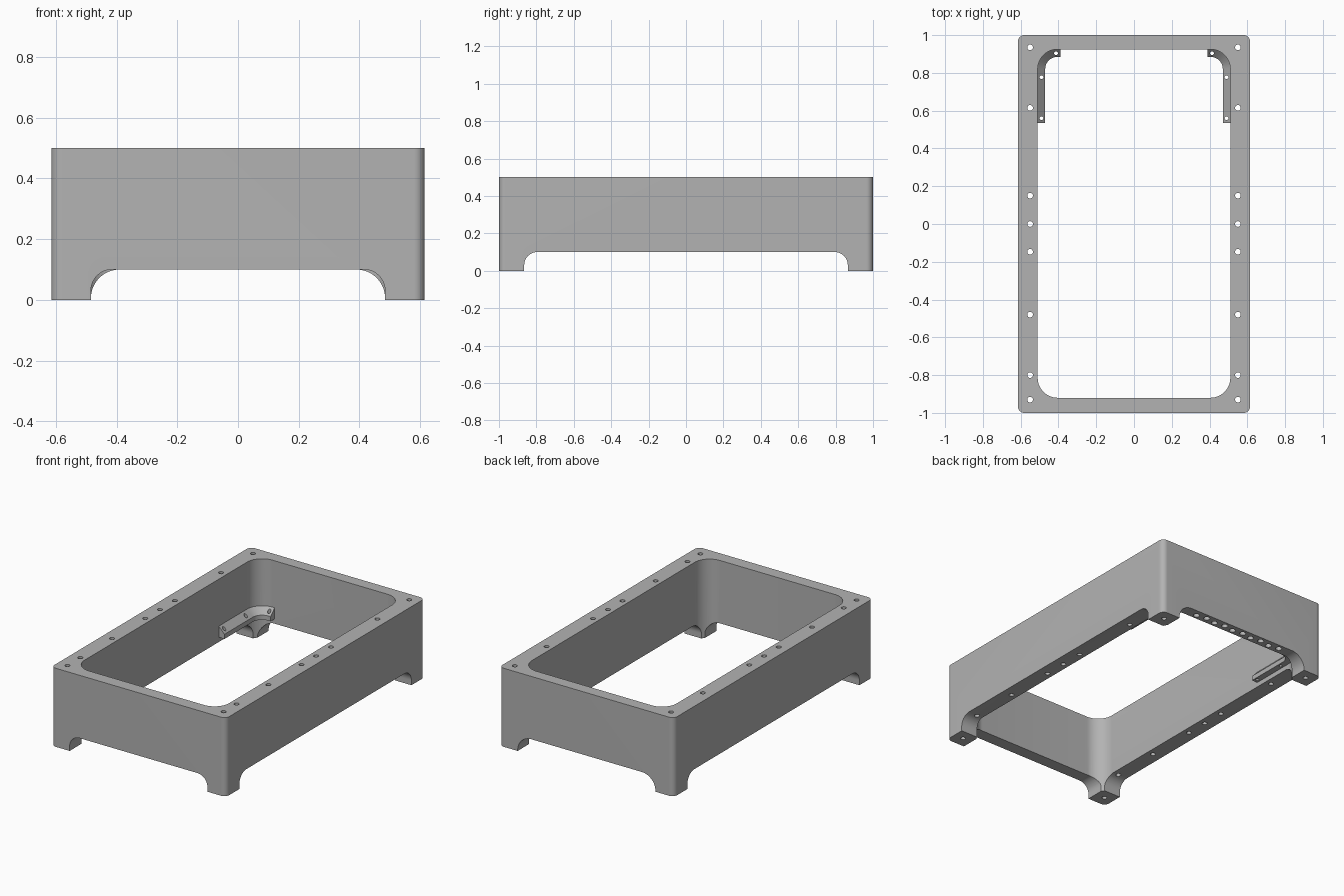
import bpy, bmesh, math
from mathutils import Vector

if "Cube" in bpy.data.objects:
    bpy.data.objects.remove(bpy.data.objects["Cube"], do_unlink=True)

grey = bpy.data.materials.new("plain grey")
grey.use_nodes = True
color = (0.45, 0.45, 0.45, 1)
grey.diffuse_color = color
grey.node_tree.nodes["Principled BSDF"].inputs["Base Color"].default_value = color


def finish(name, bm):
    bmesh.ops.recalc_face_normals(bm, faces=bm.faces)
    mesh = bpy.data.meshes.new(name)
    bm.to_mesh(mesh)
    bm.free()
    mesh.materials.append(grey)
    obj = bpy.data.objects.new(name, mesh)
    bpy.context.collection.objects.link(obj)
    return obj


def arc(cx, cy, r, start, end, n=12):
    angles = [math.radians(start + (end - start) * i / n) for i in range(n + 1)]
    return [(cx + r * math.cos(a), cy + r * math.sin(a)) for a in angles]


def rounded_rect(x, y0, y1, r):
    return (arc(x - r, y1 - r, r, 0, 90) + arc(r - x, y1 - r, r, 90, 180)
            + arc(r - x, y0 + r, r, 180, 270) + arc(x - r, y0 + r, r, 270, 360))


def prism(name, points, push):
    """Extrude a closed loop of 3D points along a vector."""
    bm = bmesh.new()
    face = bm.faces.new([bm.verts.new(p) for p in points])
    new = bmesh.ops.extrude_face_region(bm, geom=[face])["geom"]
    bmesh.ops.translate(bm, vec=push, verts=[v for v in new if isinstance(v, bmesh.types.BMVert)])
    return finish(name, bm)


def drills(holes):
    """Vertical cylinders from (x, y, radius, bottom, top)."""
    bm = bmesh.new()
    for x, y, r, z0, z1 in holes:
        made = bmesh.ops.create_cone(bm, cap_ends=True, segments=20, radius1=r, radius2=r, depth=z1 - z0)
        bmesh.ops.translate(bm, vec=(x, y, (z0 + z1) / 2), verts=made["verts"])
    return finish("drill_cutter", bm)


def cut(obj, cutter):
    cutter.hide_render = True
    mod = obj.modifiers.new("cut", "BOOLEAN")
    mod.operation, mod.solver, mod.object = "DIFFERENCE", "EXACT", cutter
    bpy.context.view_layer.objects.active = obj
    bpy.ops.object.modifier_apply(modifier=mod.name)
    bpy.data.objects.remove(cutter, do_unlink=True)


def smooth(obj):
    bpy.ops.object.select_all(action="DESELECT")
    obj.select_set(True)
    bpy.context.view_layer.objects.active = obj
    bpy.ops.object.shade_smooth_by_angle(angle=math.radians(30))


# Rectangular frame with rounded corners and an open middle
HEIGHT = 0.5
frame = prism("frame", [(x, y, 0) for x, y in rounded_rect(0.615, -1, 1, 0.035)], (0, 0, HEIGHT))
opening = rounded_rect(0.51, -0.92, 0.925, 0.105)
cut(frame, prism("opening_cutter", [(x, y, -0.1) for x, y in opening], (0, 0, 0.8)))


# Arched notches that leave four feet
def notch(half, r, top=0.1):
    return ([(half, -0.1)] + arc(half - r, top - r, r, 0, 90)
            + arc(r - half, top - r, r, 90, 180) + [(-half, -0.1)])


cut(frame, prism("front_notch", [(u, -1.1, z) for u, z in notch(0.485, 0.07)], (0, 1.1, 0)))
cut(frame, prism("back_notch", [(u, 0, z) for u, z in notch(0.485, 0.095)], (0, 1.1, 0)))
cut(frame, prism("side_notch", [(-0.7, u, z) for u, z in notch(0.865, 0.07)], (1.4, 0, 0)))

# Bolt holes through both long walls, and a staggered blind row under the back wall
rows = (0.935, 0.615, 0.15, 0, -0.147, -0.48, -0.8, -0.93)
holes = [(s * 0.55, y, 0.015, -0.1, 0.6) for s in (-1, 1) for y in rows]
holes += [((i - 4.5) * 0.07, 0.96 + 0.006 * (-1) ** i, 0.019, 0, 0.2) for i in range(10)]
cut(frame, drills(holes))
smooth(frame)


# Sloped ledges wrapping the two back inner corners
def ledge(name, side):
    section = [(-0.004, 0.13), (0.04, 0.13), (0.04, 0.16), (-0.004, 0.205)]
    cx, cy, r = 0.405, 0.82, 0.105
    path = [((cx + r, 0.535), (1, 0))]
    path += [(p, ((p[0] - cx) / r, (p[1] - cy) / r)) for p in arc(cx, cy, r, 0, 90)]
    path += [((0.39, cy + r), (0, 1))]
    bm = bmesh.new()
    rings = []
    for p, normal in path:
        rings.append([bm.verts.new((side * (p[0] - d * normal[0]), p[1] - d * normal[1], z))
                      for d, z in section])
    for a, b in zip(rings, rings[1:]):
        for i in range(4):
            j = (i + 1) % 4
            bm.faces.new((a[i], a[j], b[j], b[i]))
    bm.faces.new(rings[0])
    bm.faces.new(rings[-1])
    obj = finish(name, bm)
    spots = ((0.49, 0.56), (0.49, 0.777), (0.413, 0.904))
    cut(obj, drills([(side * x, y, 0.01, 0.05, 0.3) for x, y in spots]))
    smooth(obj)


ledge("left_ledge", 1)
ledge("right_ledge", -1)
